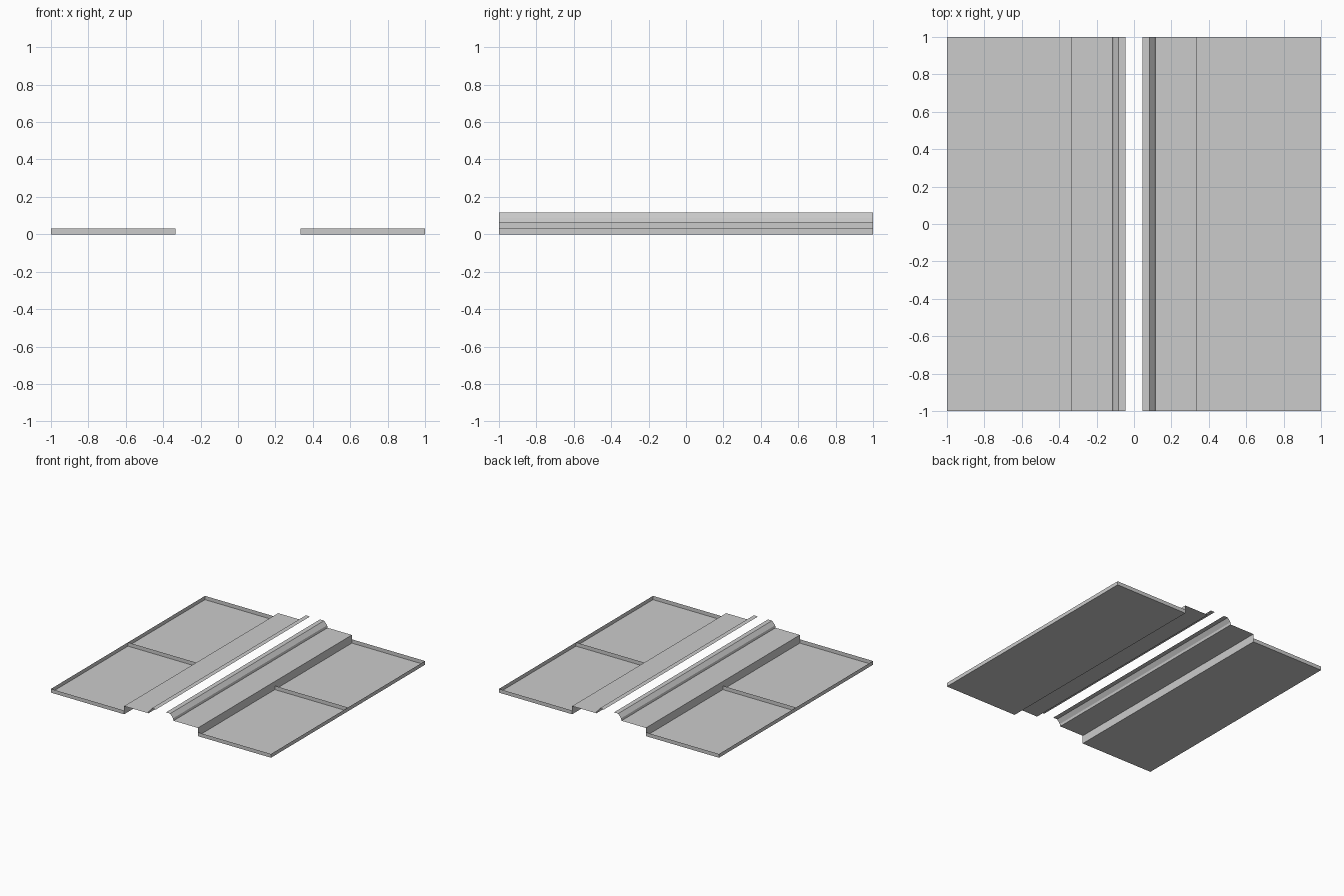
import bpy, bmesh

if "Cube" in bpy.data.objects:
    bpy.data.objects.remove(bpy.data.objects["Cube"])

PLATE_Z = 0.031   # height of the outer panel rims
INNER_X = 0.335   # where the raised walkway meets the panels
RIM = 0.035       # rim width around each recessed tray


def add_mirrored(name, bm):
    """Turn a right-hand half into an object mirrored across x = 0."""
    bm.normal_update()
    mesh = bpy.data.meshes.new(name)
    bm.to_mesh(mesh)
    bm.free()
    ob = bpy.data.objects.new(name, mesh)
    bpy.context.collection.objects.link(ob)
    mod = ob.modifiers.new("mirror", 'MIRROR')
    mod.use_mirror_merge = False
    return ob


# Outer panels: two cells per side, each inset and sunk into an open tray
bm = bmesh.new()
rows = [[bm.verts.new((x, y, PLATE_Z)) for x in (INNER_X, 1)] for y in (-1, 0, 1)]
cells = [bm.faces.new((a[0], a[1], b[1], b[0])) for a, b in zip(rows, rows[1:])]
bmesh.ops.inset_individual(bm, faces=cells, thickness=RIM)
trays = bmesh.ops.extrude_discrete_faces(bm, faces=cells)["faces"]
for v in {v for f in trays for v in f.verts}:
    v.co.z = 0
add_mirrored("recessed_panels", bm)

# Raised centre strip: stepped sheet profile swept along y, open at the middle
profile = [(0.045, 0.117), (0.083, 0.117), (0.110, 0.086), (0.114, 0.067),
           (INNER_X, 0.067), (INNER_X, PLATE_Z)]
bm = bmesh.new()
front = [bm.verts.new((x, -1, z)) for x, z in profile]
back = [bm.verts.new((x, 1, z)) for x, z in profile]
for i in range(len(profile) - 1):
    bm.faces.new((front[i], front[i + 1], back[i + 1], back[i]))
add_mirrored("stepped_centre_strip", bm)
